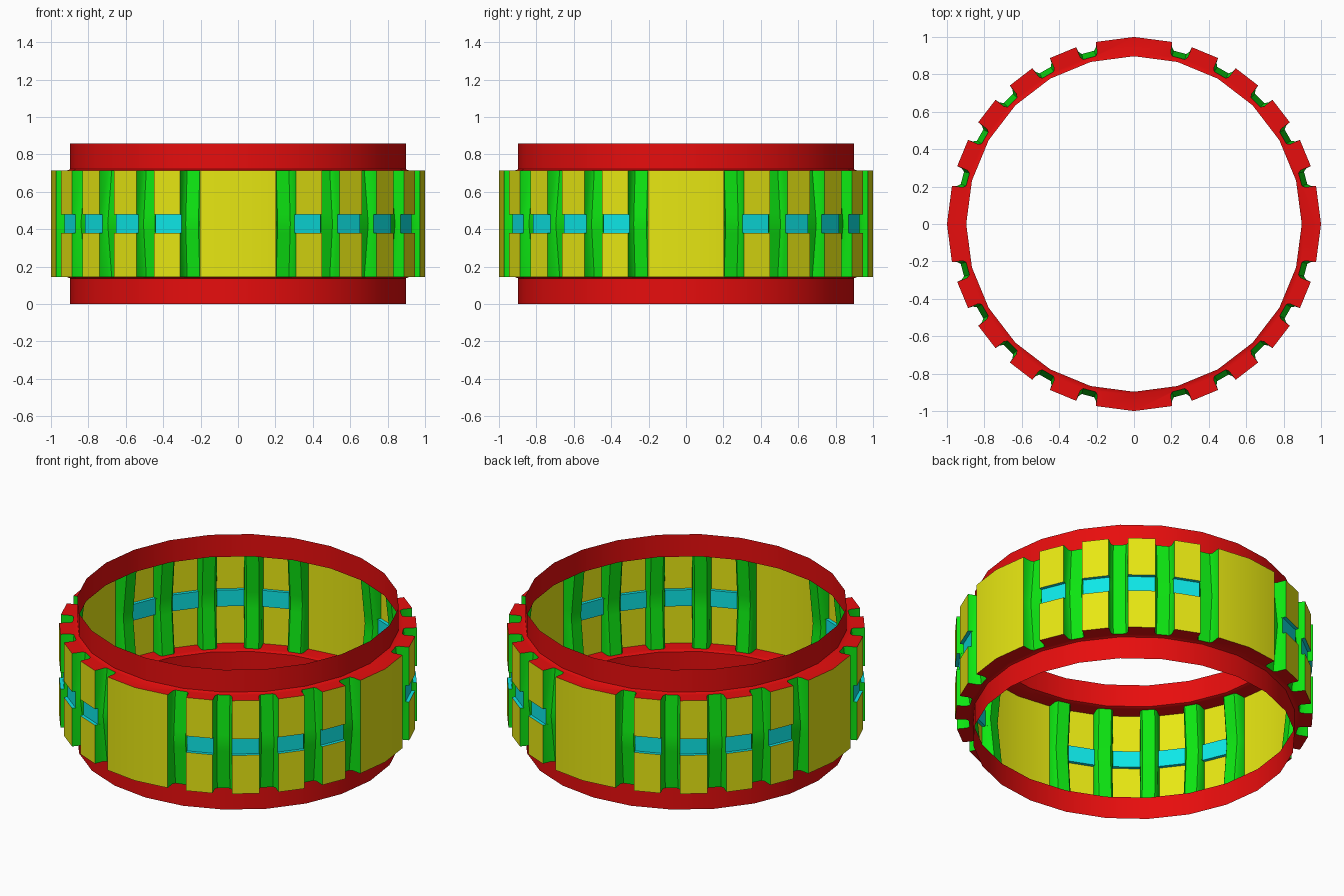
import bpy, bmesh
from math import sin, cos, pi
from mathutils import Vector

if "Cube" in bpy.data.objects:
    bpy.data.objects.remove(bpy.data.objects["Cube"])

SIDES = 24
STEP = 2 * pi / SIDES
TOP = 6 / 7                       # overall height
LOW, HIGH = TOP / 6, TOP * 5 / 6  # outer band limits
MID, HALF = TOP / 2, TOP / 3
SLOT = 0.05                       # half height of the recessed strip
RIM = 0.897


def material(name, rgb):
    m = bpy.data.materials.new(name)
    m.use_nodes = True
    m.diffuse_color = (*rgb, 1)
    m.node_tree.nodes["Principled BSDF"].inputs["Base Color"].default_value = (*rgb, 1)
    return m


RED = material("red", (0.8, 0.004, 0.004))
YELLOW = material("yellow", (0.8, 0.8, 0.006))
GREEN = material("green", (0.004, 0.8, 0.006))
CYAN = material("cyan", (0.004, 0.8, 0.8))


def polar(r, angle, side=0.0):
    """Point at a radius, moved sideways along the tangent."""
    return Vector((r * cos(angle) - side * sin(angle),
                   r * sin(angle) + side * cos(angle), 0))


def grooved(k):
    return k % (SIDES // 4) != 0


def half_groove(k, sign, z, recess):
    """Floor centre, floor corner, wall foot and lip of a groove at corner k."""
    a = k * STEP
    if not grooved(k):
        return [polar(1, a)]
    floor = 0.92 + 0.03 * (1 - abs(z - MID) / HALF)
    lip = polar(0.993, a, sign * 0.0545) - polar(recess, a + sign * STEP / 2)
    return [polar(floor, a), polar(floor, a, sign * 0.035),
            polar(floor + 0.015, a, sign * 0.047), lip]


def facet_path(k, z, recess=0.0):
    return half_groove(k, 1, z, recess) + half_groove(k + 1, -1, z, recess)[::-1]


def finish(bm, name, mats):
    bmesh.ops.remove_doubles(bm, verts=bm.verts, dist=0.0002)
    bmesh.ops.dissolve_degenerate(bm, edges=bm.edges, dist=0.0002)
    mesh = bpy.data.meshes.new(name)
    bm.to_mesh(mesh)
    bm.free()
    for m in mats:
        mesh.materials.append(m)
    ob = bpy.data.objects.new(name, mesh)
    bpy.context.collection.objects.link(ob)
    bpy.ops.object.select_all(action='DESELECT')
    ob.select_set(True)
    bpy.context.view_layer.objects.active = ob
    bpy.ops.object.shade_smooth_by_angle(angle=pi / 6)
    return ob


def add_face(bm, points, mat=0):
    face = bm.faces.new([bm.verts.new(p) for p in points])
    face.material_index = mat


def raised(p, z):
    return Vector((p.x, p.y, z))


# Outer band: facets, vertical grooves and the recessed strip
bm = bmesh.new()
rows = [(LOW, 0), (MID - SLOT, 0), (MID - SLOT, 1), (MID, 1),
        (MID + SLOT, 1), (MID + SLOT, 0), (HIGH, 0)]
for k in range(SIDES):
    has_strip = grooved(k) and grooved(k + 1)
    for (z0, in0), (z1, in1) in zip(rows, rows[1:]):
        depth = 0.02 if has_strip else 0.0
        p0 = facet_path(k, z0, depth * in0)
        p1 = facet_path(k, z1, depth * in1)
        plate = 3 if grooved(k) else 0    # segment that is the facet itself
        for i in range(len(p0) - 1):
            quad = [raised(p0[i], z0), raised(p0[i + 1], z0),
                    raised(p1[i + 1], z1), raised(p1[i], z1)]
            # skip collapsed corners where the strip steps inward
            corners = [p for n, p in enumerate(quad) if (p - quad[n - 1]).length > 1e-5]
            if len(corners) < 3:
                continue
            colour = 1 if i != plate else 2 if has_strip and (in0 or in1) else 0
            add_face(bm, corners, colour)
finish(bm, "outer_band", [YELLOW, GREEN, CYAN])

# Rims with notched flanges, above and below the band
for name, z, end, up in (("upper_rim", HIGH, TOP, True), ("lower_rim", LOW, 0, False)):
    bm = bmesh.new()
    neck = z + (0.006 if up else -0.006)
    profile = [(0.912, z), (RIM, neck), (RIM, end)]
    for k in range(SIDES):
        a, b = k * STEP, (k + 1) * STEP
        outline = [polar(0.912, a)] + facet_path(k, z) + [polar(0.912, b)]
        faces = [[raised(p, z) for p in outline]]
        for (r0, h0), (r1, h1) in zip(profile, profile[1:]):
            faces.append([raised(polar(r0, a), h0), raised(polar(r0, b), h0),
                          raised(polar(r1, b), h1), raised(polar(r1, a), h1)])
        for points in faces:
            add_face(bm, points if up else points[::-1])
    finish(bm, name, [RED])
